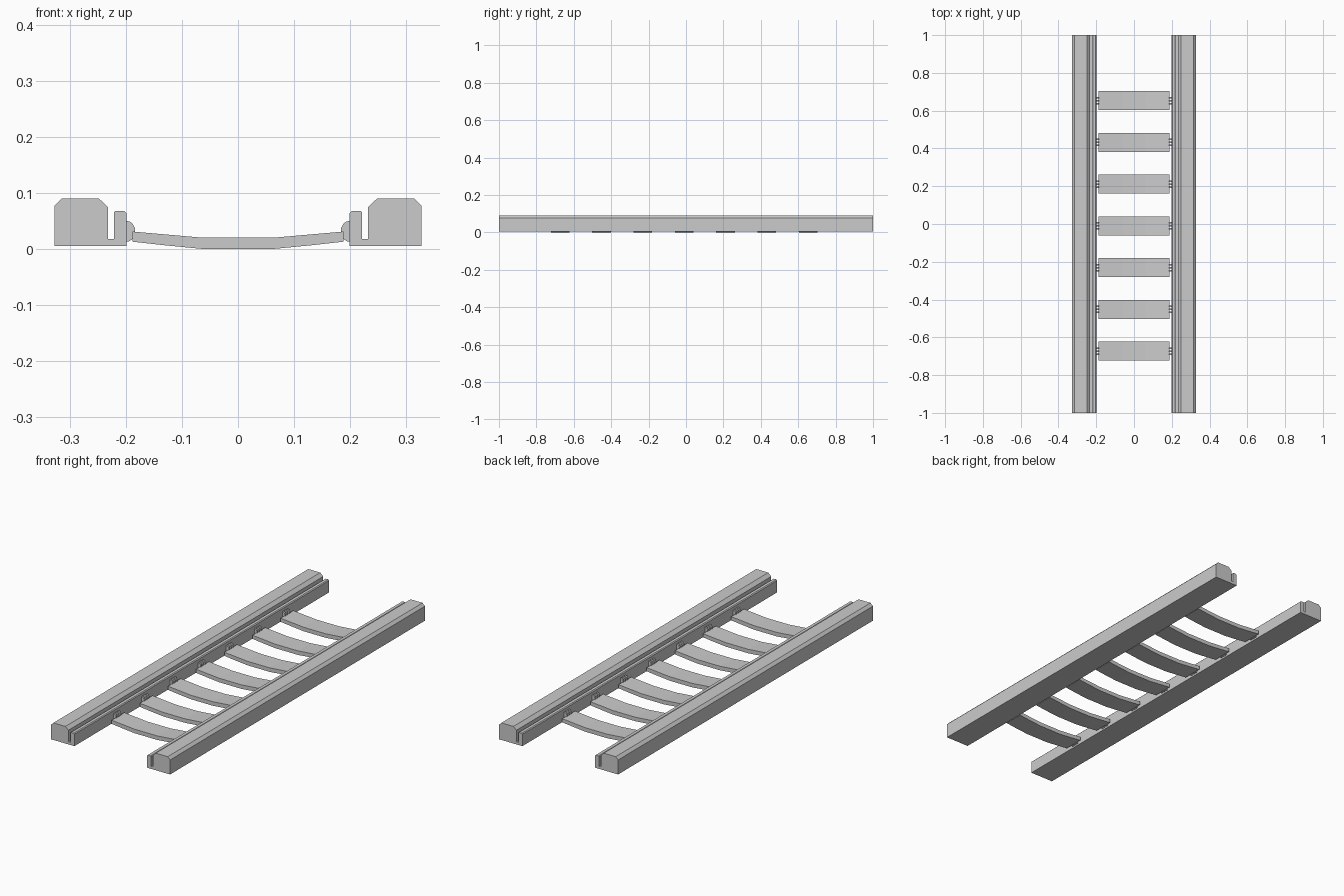
import bpy, bmesh, math

if "Cube" in bpy.data.objects:
    bpy.data.objects.remove(bpy.data.objects["Cube"])


def extrude_profile(name, pts, y0, y1):
    """Closed x/z outline extruded along y."""
    bm = bmesh.new()
    face = bm.faces.new([bm.verts.new((x, y0, z)) for x, z in pts])
    ext = bmesh.ops.extrude_face_region(bm, geom=[face])
    moved = [v for v in ext["geom"] if isinstance(v, bmesh.types.BMVert)]
    bmesh.ops.translate(bm, verts=moved, vec=(0, y1 - y0, 0))
    bmesh.ops.recalc_face_normals(bm, faces=bm.faces)
    me = bpy.data.meshes.new(name)
    bm.to_mesh(me)
    bm.free()
    ob = bpy.data.objects.new(name, me)
    bpy.context.collection.objects.link(ob)
    return ob


def mirrored(pts, side):
    return [(side * x, z) for x, z in pts]


# Rail section: chamfered outer beam, narrow groove, low inner lip
rail = [(0.199, 0.005), (0.327, 0.005), (0.327, 0.077), (0.314, 0.090),
        (0.248, 0.090), (0.232, 0.075), (0.232, 0.018), (0.221, 0.018),
        (0.221, 0.065), (0.218, 0.068), (0.203, 0.068), (0.199, 0.064)]

# Sagging slat section: half outline, mirrored to both ends
top = [(0.062, 0.020), (0.130, 0.026), (0.188, 0.031)]
bottom = [(0.188, 0.013), (0.130, 0.0065), (0.062, 0.0)]
half = top + bottom
slat = half + [(-x, z) for x, z in reversed(half)]

# Thin rounded knuckle section joining slat and rail
knuckle = [(0.200, 0.013), (0.193, 0.014), (0.187, 0.019), (0.184, 0.028),
           (0.184, 0.038), (0.188, 0.045), (0.193, 0.049), (0.200, 0.050)]

SIDES = (("left", -1), ("right", 1))
for label, s in SIDES:
    extrude_profile(f"{label}_rail", mirrored(rail, s), -1.0, 1.0)

# Seven evenly spaced slats with three knuckles at each end
for i in range(7):
    y = 0.653 - 0.221 * i
    extrude_profile(f"slat_{i + 1}", slat, y - 0.05, y + 0.05)
    for label, s in SIDES:
        for k in (-1, 0, 1):
            yk = y + 0.016 * k
            extrude_profile(f"{label}_knuckle_{i + 1}_{k + 2}",
                            mirrored(knuckle, s), yk - 0.004, yk + 0.004)
